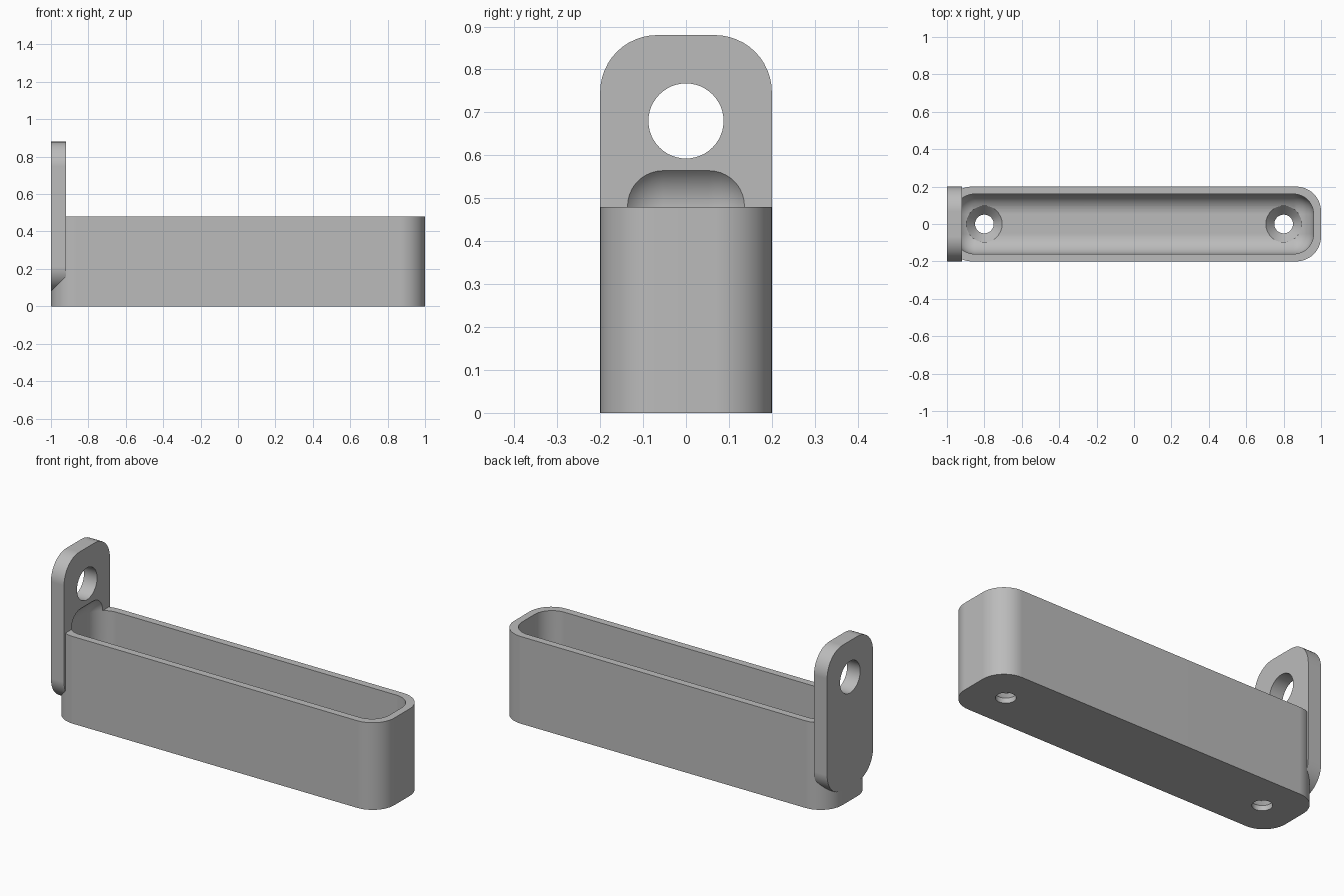
import bpy, bmesh, math
from mathutils import Matrix, Vector

cube = bpy.data.objects.get("Cube")
if cube:
    bpy.data.objects.remove(cube)

grey = bpy.data.materials.new("plain grey")
grey.use_nodes = True
grey.diffuse_color = (0.5, 0.5, 0.5, 1)
grey.node_tree.nodes["Principled BSDF"].inputs["Base Color"].default_value = (0.5, 0.5, 0.5, 1)


def to_object(name, bm):
    bmesh.ops.recalc_face_normals(bm, faces=bm.faces[:])
    mesh = bpy.data.meshes.new(name)
    bm.to_mesh(mesh)
    bm.free()
    mesh.materials.append(grey)
    obj = bpy.data.objects.new(name, mesh)
    bpy.context.collection.objects.link(obj)
    return obj


def rounded_box(name, low, high, radius, axis=None, segments=12):
    """Box with rounded edges: only those along one axis, or all of them."""
    low, high = Vector(low), Vector(high)
    bm = bmesh.new()
    bmesh.ops.create_cube(bm, size=1)
    bmesh.ops.scale(bm, vec=high - low, verts=bm.verts[:])
    bmesh.ops.translate(bm, vec=(low + high) / 2, verts=bm.verts[:])
    edges = [e for e in bm.edges if axis is None
             or abs((e.verts[0].co - e.verts[1].co).normalized()[axis]) > 0.9]
    bmesh.ops.bevel(bm, geom=edges, offset=radius, offset_type='OFFSET',
                    segments=segments, profile=0.5, affect='EDGES')
    return to_object(name, bm)


def lathe(name, profile, matrix):
    """Solid turned around its local z axis from (radius, height) points."""
    bm = bmesh.new()
    verts = [bm.verts.new((r, 0, z)) for r, z in profile]
    edges = [bm.edges.new(pair) for pair in zip(verts, verts[1:])]
    bmesh.ops.spin(bm, geom=verts + edges, cent=(0, 0, 0), axis=(0, 0, 1),
                   angle=math.tau, steps=48, use_merge=True)
    bmesh.ops.remove_doubles(bm, verts=bm.verts[:], dist=0.0001)
    bmesh.ops.transform(bm, matrix=matrix, verts=bm.verts[:])
    return to_object(name, bm)


def carve(obj, cutters):
    for cutter in cutters:
        cutter.hide_render = True
        mod = obj.modifiers.new("cut", 'BOOLEAN')
        mod.operation = 'DIFFERENCE'
        mod.solver = 'EXACT'
        mod.object = cutter
    bpy.context.view_layer.update()
    graph = bpy.context.evaluated_depsgraph_get()
    mesh = bpy.data.meshes.new_from_object(obj.evaluated_get(graph))
    obj.modifiers.clear()
    obj.data = mesh


# Open tray and upright hanging tab
tray = rounded_box("tray", (-1, -0.2, 0), (1, 0.2, 0.48), 0.133, axis=2)
tab = rounded_box("hanging_tab", (-1, -0.2, 0.08), (-0.92, 0.2, 0.88), 0.133, axis=0)

# Rounded hollow, which also scoops into the tab
hollow = rounded_box("hollow_cutter", (-0.96, -0.16, 0.08), (0.96, 0.16, 0.588), 0.107)

# Countersunk screw holes in the floor
screw_profile = [(0, -0.1), (0.05, -0.1), (0.05, 0.028), (0.097, 0.082), (0.097, 0.3), (0, 0.3)]
screws = [lathe("screw_hole_cutter", screw_profile, Matrix.Translation((x, 0, 0)))
          for x in (-0.8, 0.8)]

# Round eye through the tab
eye = lathe("eye_cutter", [(0, -0.2), (0.0875, -0.2), (0.0875, 0.2), (0, 0.2)],
            Matrix.Translation((-0.96, 0, 0.68)) @ Matrix.Rotation(math.pi / 2, 4, 'Y'))

carve(tray, [hollow] + screws)
carve(tab, [hollow, eye])
for cutter in [hollow, eye] + screws:
    bpy.data.objects.remove(cutter)

# Smooth rounded surfaces with crisp rims
for obj in (tray, tab):
    bpy.ops.object.select_all(action='DESELECT')
    obj.select_set(True)
    bpy.context.view_layer.objects.active = obj
    bpy.ops.object.shade_smooth_by_angle(angle=math.radians(30))
    weighted = obj.modifiers.new("even shading", 'WEIGHTED_NORMAL')
    weighted.keep_sharp = True
